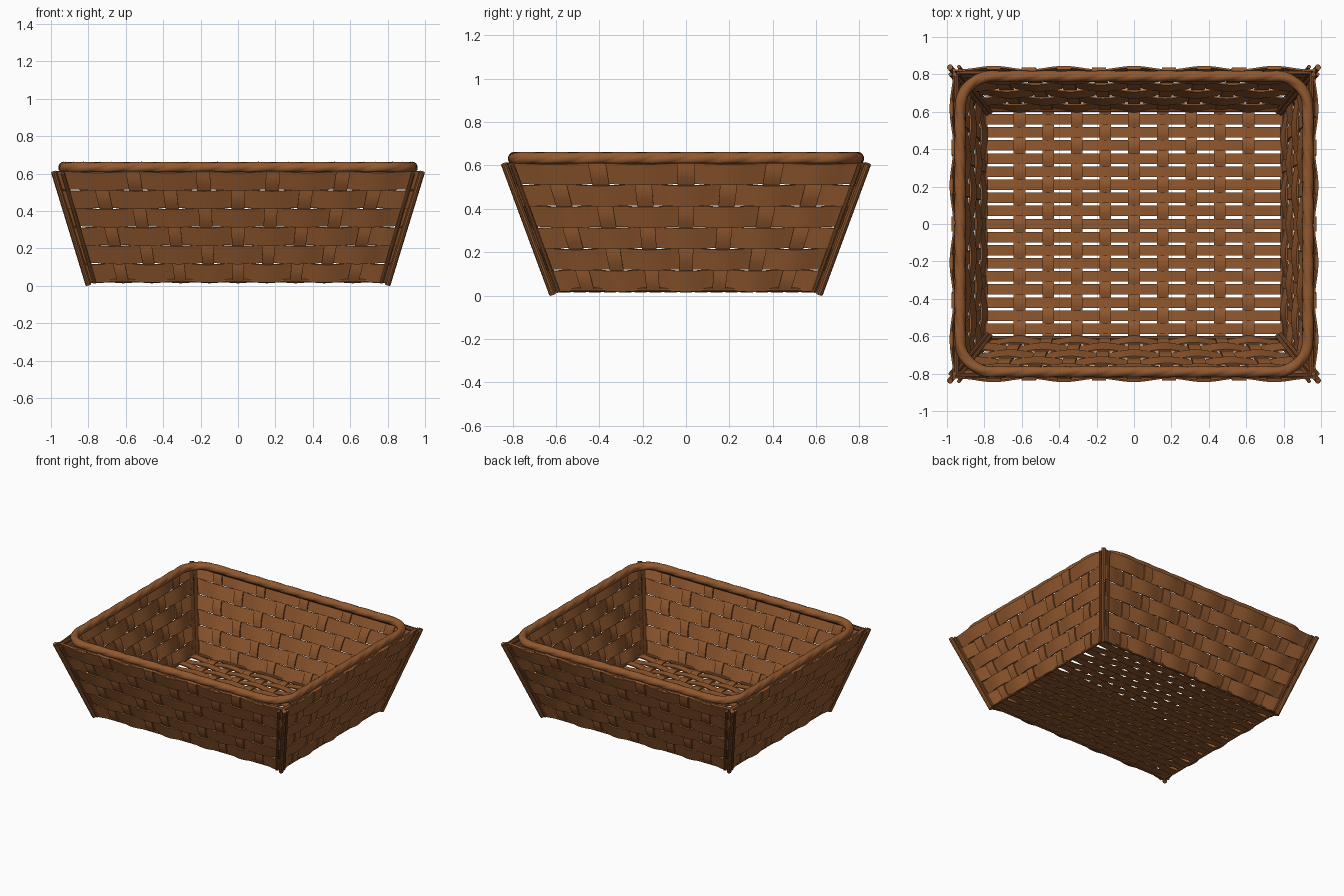
import bpy
import bmesh
from math import pi, sin, cos, radians
from mathutils import Vector, Matrix

cube = bpy.data.objects.get("Cube")
if cube:
    bpy.data.objects.remove(cube, do_unlink=True)

COLOUR = (0.283, 0.098, 0.028, 1.0)
wicker = bpy.data.materials.new("wicker_brown")
wicker.use_nodes = True
wicker.diffuse_color = COLOUR
wicker.node_tree.nodes["Principled BSDF"].inputs["Base Color"].default_value = COLOUR

# Half sizes (x, y) of the basket at the foot and at the top
FOOT, TOP = (0.795, 0.61), (0.972, 0.832)
Z0, Z1 = 0.02, 0.61
ROWS = 6
THICK = 0.005          # half thickness of a strip
BAND_WAVE, STAKE_WAVE = 0.010, 0.006


def finish(name, bm):
    bmesh.ops.recalc_face_normals(bm, faces=bm.faces)
    mesh = bpy.data.meshes.new(name)
    bm.to_mesh(mesh)
    bm.free()
    obj = bpy.data.objects.new(name, mesh)
    bpy.context.collection.objects.link(obj)
    mesh.materials.append(wicker)
    return obj


def loft(bm, rings, closed=False):
    """Skin a list of point rings, capping the ends when open."""
    loops = [[bm.verts.new(p) for p in ring] for ring in rings]
    sides = len(loops[0])
    pairs = list(zip(loops, loops[1:]))
    if closed:
        pairs.append((loops[-1], loops[0]))
    else:
        bm.faces.new(loops[0])
        bm.faces.new(loops[-1])
    for a, b in pairs:
        for j in range(sides):
            k = (j + 1) % sides
            bm.faces.new((a[j], a[k], b[k], b[j]))


def strip(bm, steps, corner):
    """Flat strip; corner(s, a, b) gives its corners along s = 0..1."""
    section = ((-1, -1), (1, -1), (1, 1), (-1, 1))
    loft(bm, [[corner(i / steps, a, b) for a, b in section]
              for i in range(steps + 1)])


def rod(bm, p, q, radius):
    p, q = Vector(p), Vector(q)
    turn = (q - p).to_track_quat('Z', 'Y').to_matrix().to_4x4()
    bmesh.ops.create_cone(bm, cap_ends=True, segments=10,
                          radius1=radius, radius2=radius, depth=(q - p).length,
                          matrix=Matrix.Translation((p + q) / 2) @ turn)


def wall_point(side, u, t, n):
    """Point on a sloping wall: u across, t up, n outwards."""
    i = side % 2
    width = FOOT[i] + (TOP[i] - FOOT[i]) * t
    lean = TOP[1 - i] - FOOT[1 - i]
    depth = FOOT[1 - i] + lean * t
    out = Vector((0, -(Z1 - Z0), -lean)).normalized()
    local = Vector((u * width, -depth, Z0 + (Z1 - Z0) * t)) + out * n
    return Matrix.Rotation(side * pi / 2, 3, 'Z') @ local


# Four woven walls
for side, label in enumerate(("front", "left", "back", "right")):
    reach, gap, phase = ((4, 0.193, 1), (3, 0.247, -1))[side % 2]

    bands = bmesh.new()
    for row in range(ROWS):
        way = -phase * (-1) ** row

        def band(s, a, b):
            u = 2 * s - 1
            n = way * BAND_WAVE * cos(pi * u / gap)
            return wall_point(side, u, (row + 0.5 + a * 0.485) / ROWS, n + b * THICK)
        strip(bands, 72, band)
    finish(label + "_wall_bands", bands)

    stakes = bmesh.new()
    for k in range(-reach, reach + 1):
        way = phase * (-1) ** k

        def stake(s, a, b):
            n = way * STAKE_WAVE * cos(pi * (ROWS * s - 0.5))
            return wall_point(side, gap * (k + a * 0.2), s, n + b * THICK)
        strip(stakes, 36, stake)
    finish(label + "_wall_stakes", stakes)

    # Rods binding the wall's corners, top and foot
    binding = bmesh.new()
    for u in (-0.965, 0.965):
        rod(binding, wall_point(side, u, 0, 0.012), wall_point(side, u, 0.99, 0.012), 0.010)
        rod(binding, wall_point(side, u, 0, -0.012), wall_point(side, u, 0.99, -0.012), 0.012)
    rod(binding, wall_point(side, -0.98, 0.97, -0.018),
        wall_point(side, 0.98, 0.97, -0.018), 0.013)
    rod(binding, wall_point(side, -1, 0.01, -0.004),
        wall_point(side, 1, 0.01, -0.004), 0.011)
    finish(label + "_wall_binding", binding)

# Corner posts
posts = bmesh.new()
for sx in (-1, 1):
    for sy in (-1, 1):
        rod(posts, (sx * 0.80, sy * 0.615, 0.006), (sx * 0.984, sy * 0.838, 0.608), 0.016)
finish("corner_posts", posts)

# Woven floor: slats run across, stakes run front to back
FLOOR_Z, SLAT_GAP, STAKE_GAP = 0.024, 0.07, 0.153
slats = bmesh.new()
for row in range(-8, 9):
    def slat(s, a, b):
        x = (2 * s - 1) * FOOT[0]
        wave = -(-1) ** row * 0.007 * cos(pi * x / STAKE_GAP)
        return Vector((x, row * SLAT_GAP + a * 0.028, FLOOR_Z + wave + b * 0.004))
    strip(slats, 72, slat)
finish("floor_slats", slats)

floor_stakes = bmesh.new()
for k in range(-4, 5):
    def floor_stake(s, a, b):
        y = (2 * s - 1) * FOOT[1]
        wave = (-1) ** k * 0.006 * cos(pi * y / SLAT_GAP)
        return Vector((k * STAKE_GAP + a * 0.031, y, FLOOR_Z + wave + b * 0.004))
    strip(floor_stakes, 100, floor_stake)
finish("floor_stakes", floor_stakes)

# Twisted rim following a rounded rectangle
HALF_X, HALF_Y, BEND, RIM_Z = 0.93, 0.79, 0.17, 0.632
path = []
for quarter, (sx, sy) in enumerate(((1, 1), (-1, 1), (-1, -1), (1, -1))):
    centre = Vector((sx * (HALF_X - BEND), sy * (HALF_Y - BEND), RIM_Z))
    for i in range(13):
        ang = (quarter + i / 12) * pi / 2
        out = Vector((cos(ang), sin(ang), 0))
        path.append((centre + out * BEND, out))
    # straight run to the next corner
    start, out = path[-1]
    run = 2 * ((HALF_X if quarter % 2 == 0 else HALF_Y) - BEND)
    along = Vector((-out.y, out.x, 0))
    path += [(start + along * run * i / 56, out) for i in range(1, 56)]

total = sum((path[i][0] - path[i - 1][0]).length for i in range(len(path)))
rings, travelled = [], 0.0
for i, (p, out) in enumerate(path):
    if i:
        travelled += (p - path[i - 1][0]).length
    twist = 2 * pi * 14 * travelled / total
    ring = []
    for j in range(24):
        ang = 2 * pi * j / 24 + twist
        r = 0.0275 + 0.0035 * abs(sin(1.5 * (ang - twist)))
        ring.append(p + out * r * cos(ang) + Vector((0, 0, r * sin(ang))))
    rings.append(ring)
rim = bmesh.new()
loft(rim, rings, closed=True)
finish("twisted_rim", rim)

# Smooth shading with crisp strip edges
bpy.ops.object.select_all(action='DESELECT')
made = [o for o in bpy.context.scene.objects
        if o.type == 'MESH' and wicker.name in o.data.materials]
for obj in made:
    obj.select_set(True)
bpy.context.view_layer.objects.active = made[0]
bpy.ops.object.shade_smooth_by_angle(angle=radians(30))
